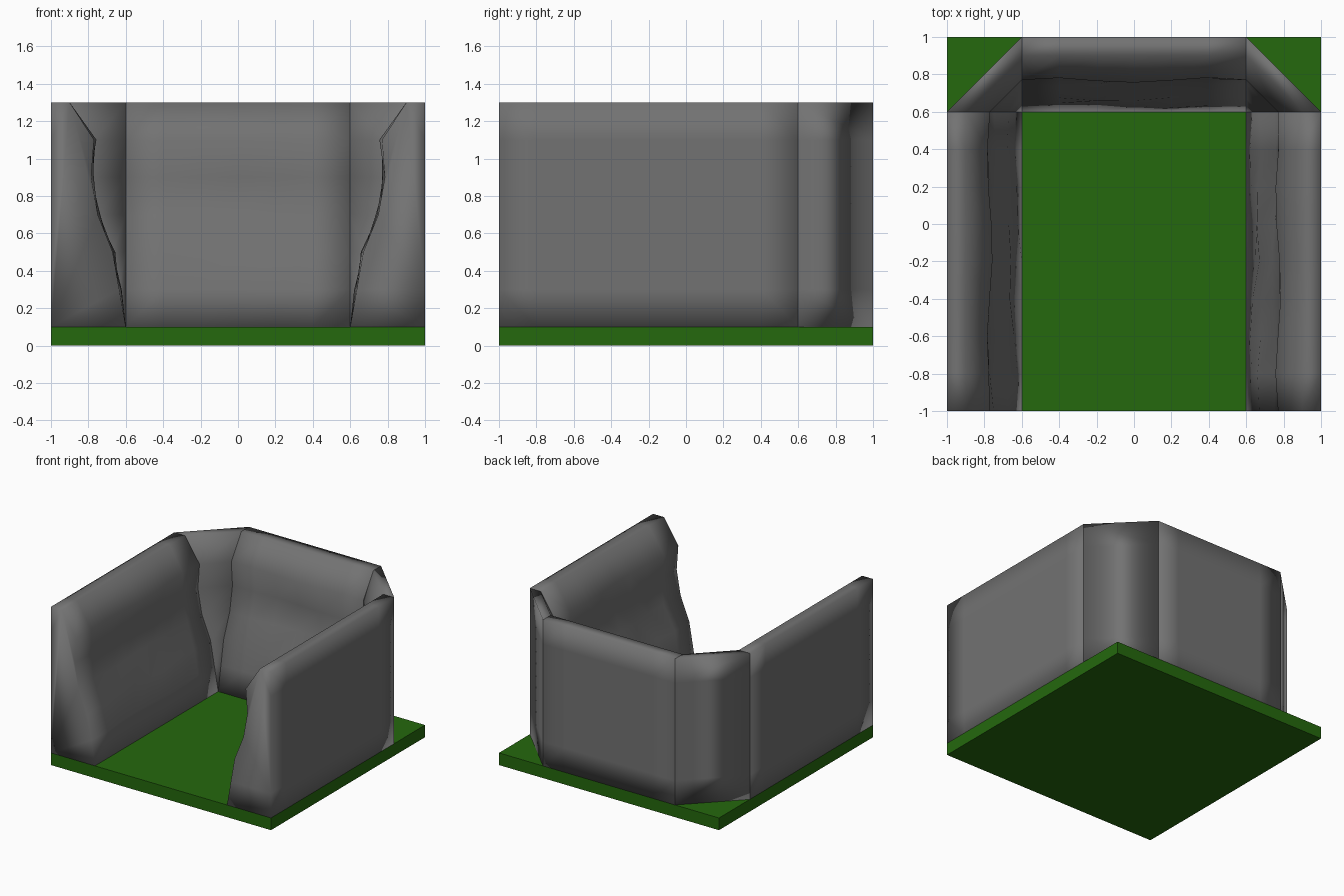
import bpy, bmesh, math

if "Cube" in bpy.data.objects:
    bpy.data.objects.remove(bpy.data.objects["Cube"])


def material(name, rgb):
    m = bpy.data.materials.new(name)
    m.diffuse_color = (*rgb, 1)
    m.use_nodes = True
    m.node_tree.nodes["Principled BSDF"].inputs["Base Color"].default_value = m.diffuse_color
    return m


grass = material("grass green", (0.018, 0.14, 0.004))
rock = material("rock grey", (0.17, 0.17, 0.17))

# Cliff cross-section: (distance out from the inner foot line, height)
INNER = [(0, .1), (.035, .3), (.07, .5), (.15, .7), (.185, .9), (.17, 1.1), (.3, 1.3)]
OUTER = [(.4, z / 10) for z in (13, 11, 9, 7, 5, 3, 1)]


def section(wobble=0.0, phase=0.0):
    # Rough up only the free rock face; foot and rim stay put
    pts = []
    for i, (d, z) in enumerate(INNER):
        if 0 < i < len(INNER) - 1:
            d += wobble * math.sin(phase + i * 1.9)
        pts.append((d, z))
    return pts + OUTER


def loft(name, rings, mat):
    bm = bmesh.new()
    rows = [[bm.verts.new(p) for p in ring] for ring in rings]
    n = len(rows[0])
    for a, b in zip(rows, rows[1:]):
        for i in range(n):
            j = (i + 1) % n
            bm.faces.new((a[i], a[j], b[j], b[i]))
    bm.faces.new(rows[0])
    bm.faces.new(rows[-1][::-1])
    bmesh.ops.remove_doubles(bm, verts=bm.verts, dist=1e-5)
    bmesh.ops.recalc_face_normals(bm, faces=bm.faces)
    for f in bm.faces:
        f.smooth = True
    me = bpy.data.meshes.new(name)
    bm.to_mesh(me)
    bm.free()
    me.materials.append(mat)
    ob = bpy.data.objects.new(name, me)
    bpy.context.collection.objects.link(ob)
    return ob


def wall(name, start, end, place, seed):
    # Straight cliff run with loops every 0.2; ends keep the plain section
    steps = round((end - start) / .2)
    rings = []
    for k in range(steps + 1):
        t = start + .2 * k
        w = 0 if k in (0, steps) else .014
        rings.append([place(d, t, z) for d, z in section(w, seed + k * 1.3)])
    return loft(name, rings, rock)


# Grass base
bpy.ops.mesh.primitive_cube_add(size=1, location=(0, 0, .05))
base = bpy.context.object
base.name = "grass_base"
base.scale = (2, 2, .1)
base.data.materials.append(grass)

# Side and back cliffs
wall("right_cliff", -1, .6, lambda d, t, z: (.6 + d, t, z), 0.4)
wall("left_cliff", -1, .6, lambda d, t, z: (-.6 - d, t, z), 2.2)
wall("back_cliff", -.6, .6, lambda d, t, z: (t, .6 + d, z), 4.0)

# Chamfered corners joining the cliffs, straight between the two end sections
for side, name in ((1, "right_corner_cliff"), (-1, "left_corner_cliff")):
    rings = [[(side * (.6 + d * (1 - s)), .6 + d * s, z) for d, z in section()]
             for s in (0, 1)]
    loft(name, rings, rock)
